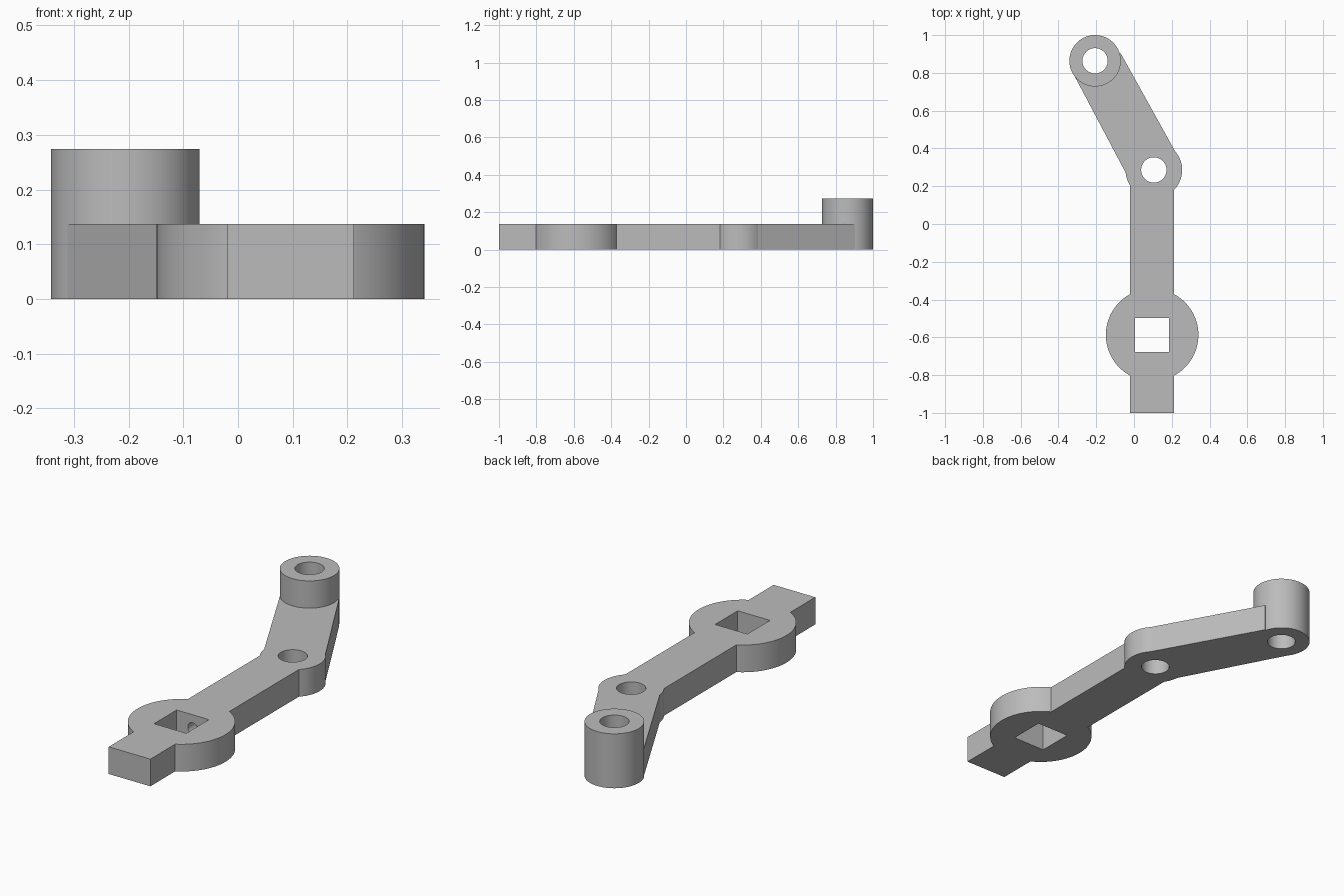
import bpy
import bmesh
from math import cos, sin, tau, radians
from mathutils import Matrix

cube = bpy.data.objects.get("Cube")
if cube:
    bpy.data.objects.remove(cube, do_unlink=True)

THICK = 0.137            # plate thickness
HUB = (0.096, -0.587)    # square drive centre
PIVOT = (0.105, 0.286)   # pivot hole centre
TIP = (-0.206, 0.864)    # handle boss centre

grey = bpy.data.materials.new("grey metal")
grey.use_nodes = True
colour = (0.5, 0.5, 0.5, 1)
grey.diffuse_color = colour
grey.node_tree.nodes["Principled BSDF"].inputs["Base Color"].default_value = colour


def prism(name, outline, z0, z1):
    """Extrude a flat outline straight up."""
    bm = bmesh.new()
    base = bm.faces.new([bm.verts.new((x, y, z0)) for x, y in outline])
    top = bmesh.ops.extrude_face_region(bm, geom=[base])["geom"]
    bmesh.ops.translate(bm, vec=(0, 0, z1 - z0),
                        verts=[v for v in top if isinstance(v, bmesh.types.BMVert)])
    bmesh.ops.recalc_face_normals(bm, faces=bm.faces)
    mesh = bpy.data.meshes.new(name)
    bm.to_mesh(mesh)
    bm.free()
    mesh.materials.append(grey)
    ob = bpy.data.objects.new(name, mesh)
    bpy.context.collection.objects.link(ob)
    return ob


def circle(centre, r, n=96):
    return [(centre[0] + r * cos(tau * i / n), centre[1] + r * sin(tau * i / n))
            for i in range(n)]


def rect(x0, x1, y0, y1):
    return [(x0, y0), (x1, y0), (x1, y1), (x0, y1)]


def combine(target, other, operation):
    """Apply a boolean and discard the helper."""
    mod = target.modifiers.new(operation.lower(), 'BOOLEAN')
    mod.operation = operation
    mod.solver = 'EXACT'
    mod.object = other
    bpy.context.view_layer.objects.active = target
    bpy.ops.object.modifier_apply(modifier=mod.name)
    bpy.data.objects.remove(other, do_unlink=True)


# Solid parts: straight bar, hub, pivot knuckle, angled bar and raised boss
lever = prism("lever_arm", rect(-0.02, 0.212, -1, 0.286), 0, THICK)
angled = [(-0.018, 0.222), (0.217, 0.386), (-0.07, 0.903), (-0.312, 0.778)]
for part in (prism("hub", circle(HUB, 0.245), 0, THICK),
             prism("knuckle", circle(PIVOT, 0.15), 0, THICK),
             prism("angled_bar", angled, 0, THICK),
             prism("boss", circle(TIP, 0.136), 0, 2 * THICK)):
    combine(lever, part, 'UNION')

# Through holes: square drive, pivot and handle bore
h = 0.09
for cutter in (prism("drive_cut", rect(HUB[0] - h, HUB[0] + h, HUB[1] - h, HUB[1] + h), -0.1, 0.4),
               prism("pivot_cut", circle(PIVOT, 0.067), -0.1, 0.4),
               prism("bore_cut", circle(TIP, 0.067), -0.1, 0.4)):
    combine(lever, cutter, 'DIFFERENCE')

# Small blind detent hole in the rear wall of the square drive
detent = prism("detent_cut", circle((0, 0), 0.028, 48), -0.05, h + 0.06)
detent.data.transform(Matrix.Translation((HUB[0], HUB[1], THICK / 2)) @ Matrix.Rotation(radians(-90), 4, 'X'))
combine(lever, detent, 'DIFFERENCE')

# Smooth round walls, crisp edges
bpy.ops.object.select_all(action='DESELECT')
lever.select_set(True)
bpy.context.view_layer.objects.active = lever
bpy.ops.object.shade_smooth_by_angle(angle=radians(10))
